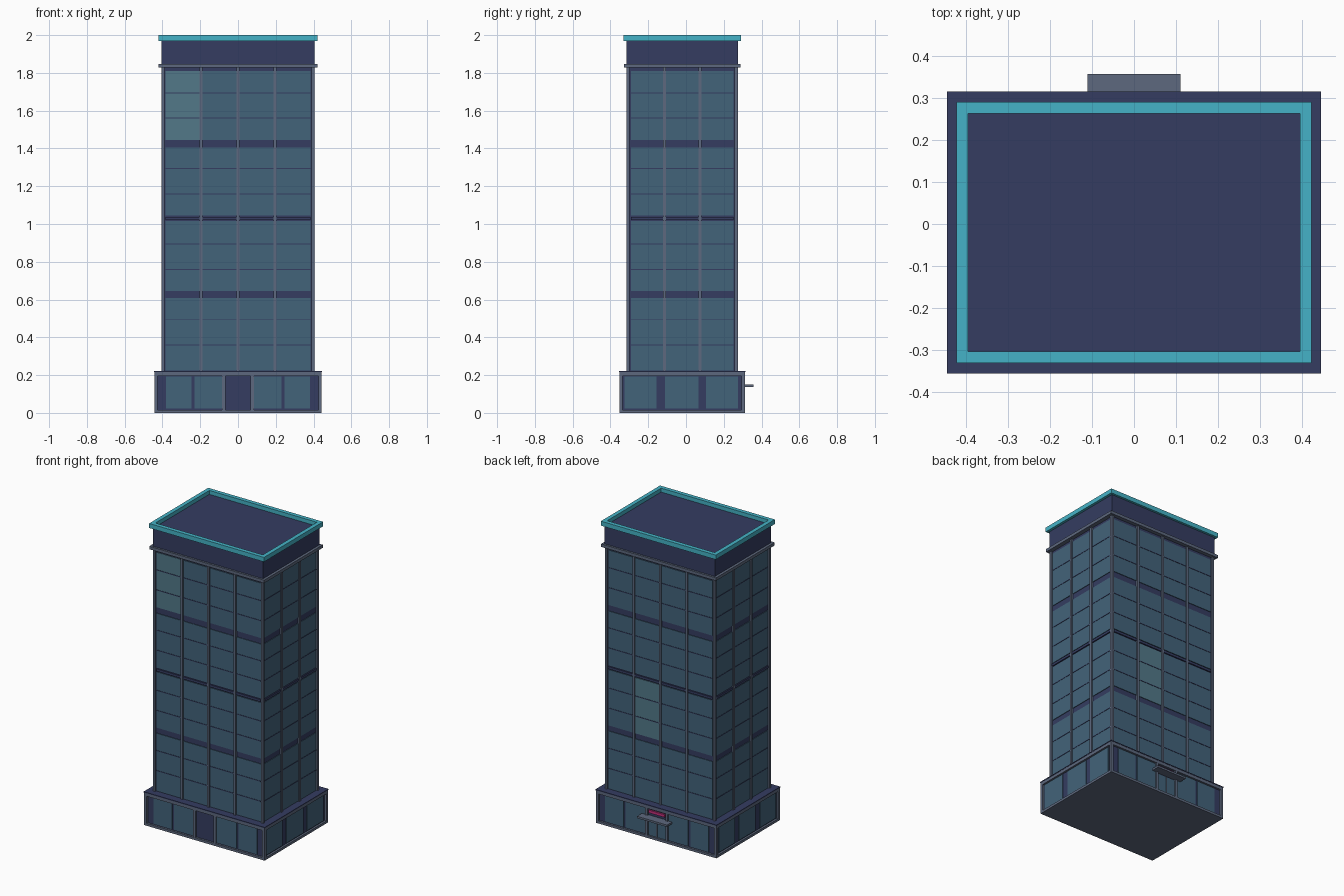
import bpy, bmesh
from mathutils import Vector

if "Cube" in bpy.data.objects:
    bpy.data.objects.remove(bpy.data.objects["Cube"])


def material(name, r, g, b):
    m = bpy.data.materials.new(name)
    m.diffuse_color = (r, g, b, 1)
    m.use_nodes = True
    m.node_tree.nodes["Principled BSDF"].inputs["Base Color"].default_value = m.diffuse_color
    return m


NAVY = material("navy", 0.035, 0.046, 0.12)
GLASS = material("glass", 0.055, 0.125, 0.195)
LIT = material("light_glass", 0.085, 0.19, 0.25)
STEEL = material("steel", 0.11, 0.14, 0.21)
TEAL = material("teal", 0.06, 0.45, 0.57)
PINK = material("pink", 0.55, 0.03, 0.2)
CY = -0.02                      # building centre in y


def boxes(name, mat, items):
    """One object made of boxes, each (x0, x1, y0, y1, z0, z1)."""
    bm = bmesh.new()
    for x0, x1, y0, y1, z0, z1 in items:
        vs = bmesh.ops.create_cube(bm, size=1)["verts"]
        for v in vs:
            v.co = Vector(((x0 + x1) / 2 + v.co.x * (x1 - x0),
                           (y0 + y1) / 2 + v.co.y * (y1 - y0),
                           (z0 + z1) / 2 + v.co.z * (z1 - z0)))
    me = bpy.data.meshes.new(name)
    bm.to_mesh(me)
    bm.free()
    ob = bpy.data.objects.new(name, me)
    bpy.context.collection.objects.link(ob)
    me.materials.append(mat)
    return ob


def block(hx, hy, z0, z1):
    return (-hx, hx, CY - hy, CY + hy, z0, z1)


def ring(hx, hy, w, z0, z1):
    return [(-hx, hx, CY - hy, CY - hy + w, z0, z1),
            (-hx, hx, CY + hy - w, CY + hy, z0, z1),
            (-hx, -hx + w, CY - hy + w, CY + hy - w, z0, z1),
            (hx - w, hx, CY - hy + w, CY + hy - w, z0, z1)]


def on_side(side, hx, hy, u0, u1, z0, z1, out, depth=0.012):
    """Box on a wall; u runs along x or y, out is its height above the wall."""
    if side in "FB":
        s = -1 if side == "F" else 1
        y = sorted((CY + s * (hy + out), CY + s * (hy + out - depth)))
        return (u0, u1, *y, z0, z1)
    s = -1 if side == "L" else 1
    x = sorted((s * (hx + out), s * (hx + out - depth)))
    return (*x, CY + u0, CY + u1, z0, z1)


def corner_posts(hx, hy, w, z0, z1):
    return [(*sorted((sx * hx, sx * (hx - w))),
             *sorted((CY + sy * hy, CY + sy * (hy - w))), z0, z1)
            for sx in (-1, 1) for sy in (-1, 1)]


# podium: plinth, walls, cap band and corner posts
boxes("plinth", STEEL, [block(0.443, 0.333, 0, 0.016)])
boxes("podium_walls", NAVY, [block(0.43, 0.32, 0.016, 0.2)])
boxes("podium_cap_band", STEEL, [block(0.443, 0.333, 0.196, 0.216)])
boxes("podium_roof", NAVY, [block(0.445, 0.335, 0.216, 0.222)])
boxes("podium_corner_posts", STEEL, corner_posts(0.443, 0.333, 0.018, 0.016, 0.196))

# podium shop windows
shop = []
for side in "FBLR":
    spans = ([(-0.38, -0.245), (-0.23, -0.085), (0.085, 0.23), (0.245, 0.38)]
             if side in "FB" else [(-0.305, -0.135), (-0.09, 0.085), (0.125, 0.295)])
    shop += [on_side(side, 0.43, 0.32, a, b, 0.022, 0.192, 0.005) for a, b in spans]
boxes("shop_windows", GLASS, shop)
boxes("entrance_posts", STEEL, [on_side(s, 0.43, 0.32, c - 0.009, c + 0.009, 0.016, 0.196, 0.012)
                               for s in "FB" for c in (-0.075, 0.075)])

# rear entrance: doors, stile, canopy and sign strip
boxes("entrance_doors", GLASS, [on_side("B", 0.43, 0.32, a, a + 0.06, 0.018, 0.13, 0.005)
                               for a in (-0.063, 0.003)])
boxes("door_stile", STEEL, [on_side("B", 0.43, 0.32, -0.003, 0.003, 0.018, 0.13, 0.008)])
boxes("entrance_canopy", STEEL, [(-0.11, 0.11, 0.295, 0.357, 0.136, 0.149)])
boxes("sign_strip", PINK, [on_side("B", 0.43, 0.32, -0.06, 0.06, 0.168, 0.186, 0.01)])

# tower core, corner posts and mullions
HX, HY = 0.394, 0.283
boxes("tower_core", NAVY, [block(HX, HY, 0.22, 1.84)])
boxes("tower_corner_posts", STEEL, corner_posts(0.405, 0.294, 0.016, 0.222, 1.83))
mullions, glass, lit, muntins, bands = [], [], [], [], []
levels = [(0.225, 0.608), (0.645, 1.016), (1.044, 1.405), (1.445, 1.81)]
for side in "FBLR":
    n = 4 if side in "FB" else 3
    half = 0.383 if n == 4 else 0.272
    pitch = (0.78 if n == 4 else 0.558) / n
    cuts = [pitch * (i - n / 2) for i in range(n + 1)]
    mullions += [on_side(side, HX, HY, c - 0.008, c + 0.008, 0.222, 1.83, 0.011) for c in cuts[1:-1]]
    for i in range(n):
        a, b = max(cuts[i], -half), min(cuts[i + 1], half)
        for k, (z0, z1) in enumerate(levels):
            target = lit if (side, i, k) in (("F", 0, 3), ("B", 2, 1)) else glass
            target.append(on_side(side, HX, HY, a, b, z0, z1, 0.004))
    # thin floor lines between the panes
    for k in range(4):
        for j in (1, 2):
            z = 0.227 + 0.4 * k + 0.133 * j
            muntins.append(on_side(side, HX, HY, -half, half, z - 0.0025, z + 0.0025, 0.006))
    bands.append(on_side(side, HX, HY, -half, half, 1.022, 1.038, 0.008))
boxes("mullions", STEEL, mullions)
boxes("tower_windows", GLASS, glass)
boxes("light_windows", LIT, lit)
boxes("floor_lines", NAVY, muntins)
boxes("middle_band", NAVY, bands)

# cornice, crown and roof edge
boxes("cornice", STEEL, [block(0.422, 0.308, 1.828, 1.848)])
boxes("crown", NAVY, [block(0.405, 0.295, 1.848, 1.974)])
boxes("roof_edge", TEAL, ring(0.422, 0.31, 0.027, 1.97, 2.0))
